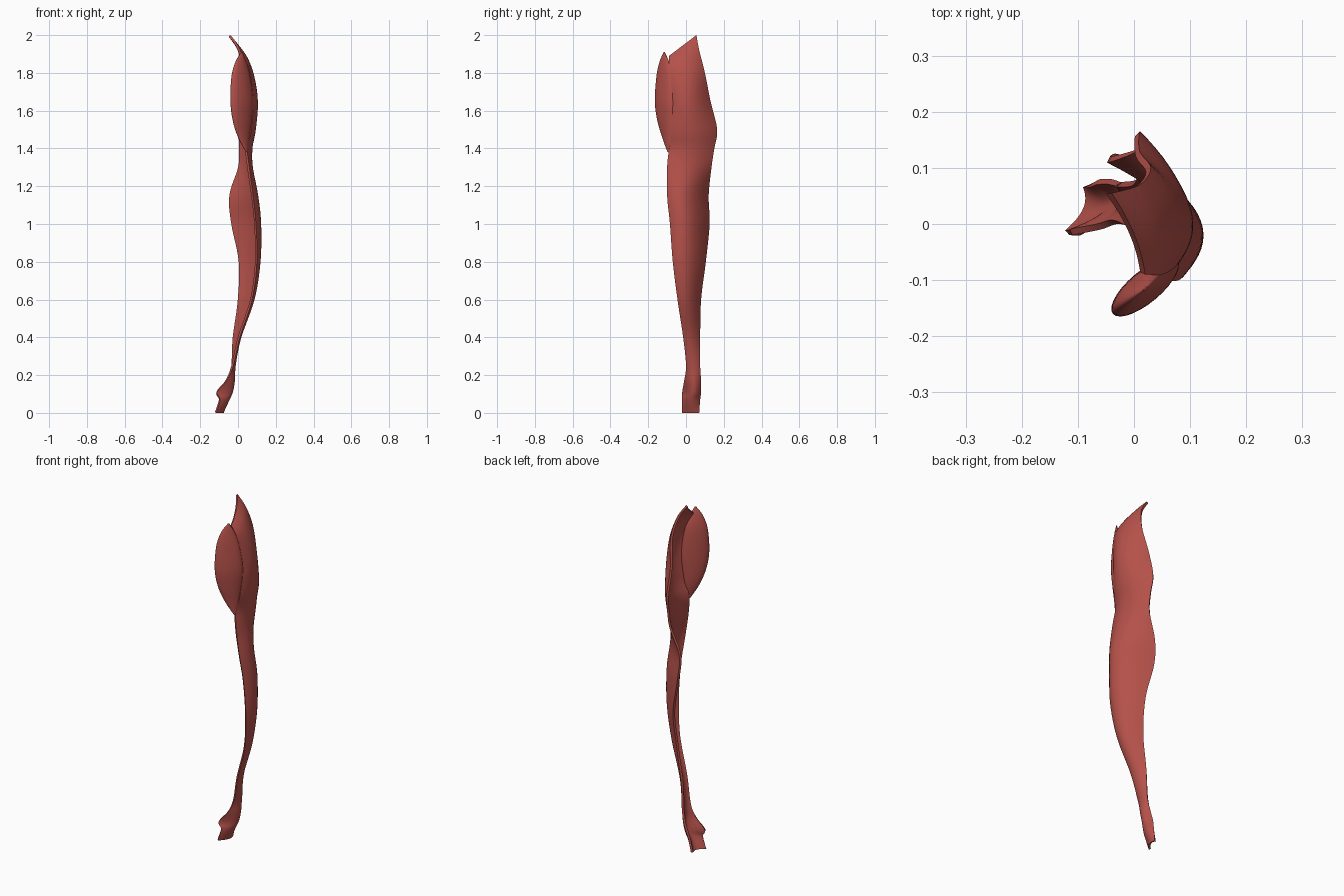
import bpy
import math
from mathutils import Vector

cube = bpy.data.objects.get("Cube")
if cube:
    bpy.data.objects.remove(cube, do_unlink=True)

# One muscle red for everything
red = bpy.data.materials.new("muscle_red")
red.use_nodes = True
colour = (0.46, 0.082, 0.068, 1)
red.diffuse_color = colour
red.node_tree.nodes["Principled BSDF"].inputs["Base Color"].default_value = colour


def refine(stations, steps):
    """Smooth curve through the stations, given in hundredths of a unit."""
    points = [Vector(s) / 100 for s in stations]
    last = len(points) - 1
    result = []
    for i in range(last):
        a, b = points[max(i - 1, 0)], points[i]
        c, d = points[i + 1], points[min(i + 2, last)]
        for k in range(steps):
            t = k / steps
            tangent_in, tangent_out = (c - a) / 2, (d - b) / 2
            result.append(b * (2 * t**3 - 3 * t**2 + 1)
                          + tangent_in * (t**3 - 2 * t**2 + t)
                          + c * (3 * t**2 - 2 * t**3)
                          + tangent_out * (t**3 - t**2))
    result.append(points[last])
    return result


def loft(name, rows, closed=False, thickness=0):
    """Skin a list of equal-length rows of points, from top to bottom."""
    count = len(rows[0])
    verts = [p for row in rows for p in row]
    faces = []
    for r in range(len(rows) - 1):
        for c in range(count if closed else count - 1):
            n = (c + 1) % count
            top, low = r * count, (r + 1) * count
            faces.append((top + c, low + c, low + n, top + n))
    if closed:
        faces.append(tuple(range(count)))
        faces.append(tuple(reversed(range(len(verts) - count, len(verts)))))
    mesh = bpy.data.meshes.new(name)
    mesh.from_pydata(verts, [], faces)
    mesh.materials.append(red)
    obj = bpy.data.objects.new(name, mesh)
    bpy.context.collection.objects.link(obj)
    bpy.ops.object.select_all(action="DESELECT")
    obj.select_set(True)
    bpy.context.view_layer.objects.active = obj
    if thickness:
        solid = obj.modifiers.new("thickness", "SOLIDIFY")
        solid.thickness = thickness
        solid.offset = -1
        bpy.ops.object.modifier_apply(modifier=solid.name)
    bpy.ops.object.shade_smooth_by_angle(angle=math.radians(50))
    return obj


# Long curved band: height, front edge x and y, middle x, back edge x and y
band_stations = [
    (200, 2, -9, 0, -4, 5.5),
    (192, 5, -9, 5, 1, 7),
    (180, 7, -8, 8.5, 3, 10),
    (165, 8, -7, 10, 1, 13),
    (150, 7, -8, 9, 1, 16.5),
    (140, 5, -9, 7.5, 1.5, 15),
    (130, 6, -10, 7.5, 1, 13.5),
    (115, 8, -10, 9.5, -4, 12),
    (100, 9.5, -8.5, 11, -3, 12.5),
    (80, 10, -7, 11, 1, 10.5),
    (60, 7.5, -4.5, 8, 0.5, 8),
    (40, 1, -1.5, 1.5, -2, 7.5),
    (25, -2.5, 0, -1.2, -2.5, 7.5),
    (17, -6, -1, -1.7, -4, 8),
    (11, -11, -2, -3, -6, 8),
    (7, -9.5, -2, -4.5, -7, 7.5),
    (0, -11.5, -2, -8, -8, 7),
]
columns = 16
band_rows = []
for z, xf, yf, xm, xb, yb in refine(band_stations, 6):
    # The top rim slopes down towards the front
    drop = 0.11 * max(0, (z - 1.5) * 2) ** 2
    row = []
    for i in range(columns + 1):
        t = i / columns
        x = (xf * (1 - t) * (1 - 2 * t) + xm * 4 * t * (1 - t)
             + xb * t * (2 * t - 1))
        row.append((x, yf + (yb - yf) * t, z - drop * (1 - t)))
    band_rows.append(row)
loft("long_band", band_rows, thickness=0.012)

# Flattened upper belly: height, centre x and y, half width
belly_stations = [
    (191, 2, -11.5, 0.4),
    (186, 1.5, -11.5, 3.5),
    (178, 1.5, -11.3, 6.2),
    (165, 2, -11.2, 7.5),
    (155, 2.2, -10.8, 6.3),
    (146, 3, -10, 3.8),
    (138, 4.5, -9.5, 0.4),
]
sides = 28
turn = math.radians(40)
belly_rows = []
for z, cx, cy, half in refine(belly_stations, 6):
    row = []
    for i in range(sides):
        angle = math.tau * i / sides
        u, v = half * math.cos(angle), 0.38 * half * math.sin(angle)
        row.append((cx + u * math.cos(turn) - v * math.sin(turn),
                    cy + u * math.sin(turn) + v * math.cos(turn), z))
    belly_rows.append(row)
loft("upper_belly", belly_rows, closed=True)
